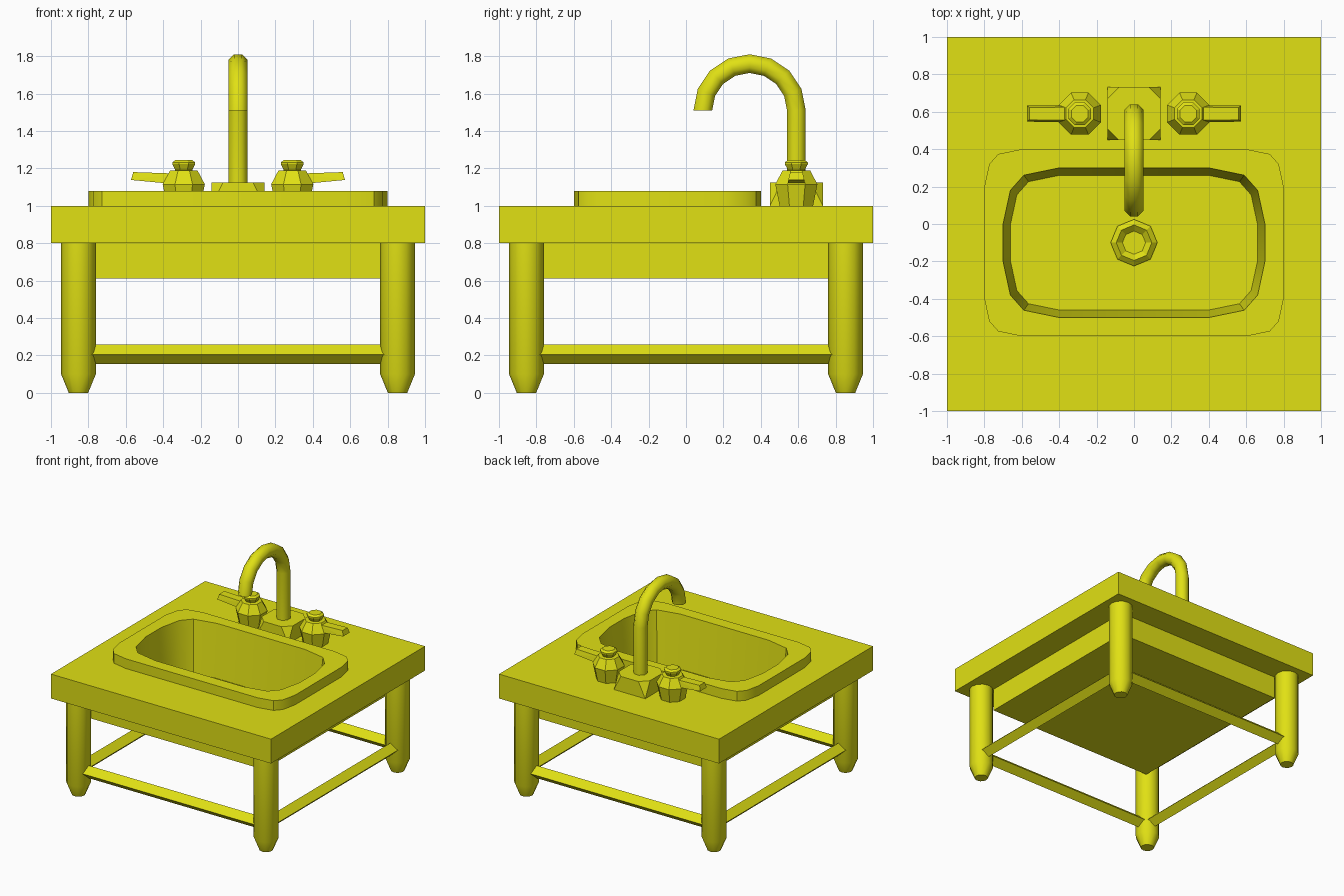
import bpy
import bmesh
from math import sin, cos, pi, radians
from mathutils import Vector

cube = bpy.data.objects.get("Cube")
if cube:
    bpy.data.objects.remove(cube, do_unlink=True)

YELLOW = (0.75, 0.75, 0.007, 1)
mat = bpy.data.materials.new("yellow")
mat.use_nodes = True
mat.diffuse_color = YELLOW
mat.node_tree.nodes["Principled BSDF"].inputs["Base Color"].default_value = YELLOW


def finish(name, bm, smooth=None):
    """Turn a bmesh into a named object, optionally smoothed below an angle."""
    bmesh.ops.recalc_face_normals(bm, faces=bm.faces)
    mesh = bpy.data.meshes.new(name)
    bm.to_mesh(mesh)
    bm.free()
    mesh.materials.append(mat)
    ob = bpy.data.objects.new(name, mesh)
    bpy.context.collection.objects.link(ob)
    if smooth:
        bpy.ops.object.select_all(action='DESELECT')
        ob.select_set(True)
        bpy.context.view_layer.objects.active = ob
        bpy.ops.object.shade_smooth_by_angle(angle=radians(smooth))
    return ob


def loft(name, rings, smooth=None, cap_start=True):
    """Skin a list of closed rings and cap the ends."""
    bm = bmesh.new()
    loops = [[bm.verts.new(p) for p in ring] for ring in rings]
    for a, b in zip(loops, loops[1:]):
        for i in range(len(a)):
            j = (i + 1) % len(a)
            bm.faces.new((a[i], a[j], b[j], b[i]))
    if cap_start:
        bm.faces.new(loops[0])
    bm.faces.new(loops[-1])
    return finish(name, bm, smooth)


def lathe(name, x, y, profile, sides, turn=0.0, smooth=None):
    angles = [2 * pi * i / sides + turn for i in range(sides)]
    return loft(name, [[(x + r * cos(a), y + r * sin(a), z) for a in angles]
                       for r, z in profile], smooth)


def hull(name, points):
    bm = bmesh.new()
    for p in points:
        bm.verts.new(p)
    bmesh.ops.convex_hull(bm, input=bm.verts)
    return finish(name, bm)


def box(name, half, z0, z1):
    return hull(name, [(x, y, z) for x in (-half, half)
                       for y in (-half, half) for z in (z0, z1)])


def rounded(hx, hy, r, z, cy=-0.1):
    """Rectangle ring with faceted corners."""
    steps = [(0, 1), (0.13, 0.4), (0.37, 0.13), (1, 0)]
    ring = []
    for sx, sy in ((1, 1), (-1, 1), (-1, -1), (1, -1)):
        corner = [(sx * (hx - r * a), cy + sy * (hy - r * b), z) for a, b in steps]
        ring += corner if sx * sy > 0 else corner[::-1]
    return ring


# Counter and basin housing, hollowed for the bowl
counter = box("countertop", 1.0, 0.8, 1.0)
housing = box("basin_housing", 0.785, 0.61, 0.8)
cutter = loft("bowl_cutter", [rounded(0.73, 0.43, 0.28, z) for z in (0.63, 1.3)])
cutter.hide_render = True
for ob in (counter, housing):
    mod = ob.modifiers.new("bowl_hole", 'BOOLEAN')
    mod.object = cutter
    mod.solver = 'EXACT'
    bpy.ops.object.select_all(action='DESELECT')
    ob.select_set(True)
    bpy.context.view_layer.objects.active = ob
    bpy.ops.object.modifier_apply(modifier=mod.name)
bpy.data.objects.remove(cutter, do_unlink=True)

# Basin with raised rim, and drain
loft("basin", [rounded(0.8, 0.5, 0.2, 0.99), rounded(0.8, 0.5, 0.2, 1.08),
               rounded(0.7, 0.4, 0.3, 1.08), rounded(0.66, 0.36, 0.26, 0.65)],
     smooth=35, cap_start=False)
lathe("drain", 0, -0.1, [(0.125, 0.645), (0.125, 0.66), (0.095, 0.685), (0.062, 0.655)], 8)

# Legs with tapered feet
LEG = 0.853
for sx, side in ((1, "left"), (-1, "right")):
    for sy, end in ((-1, "front"), (1, "back")):
        lathe(f"{end}_{side}_leg", sx * LEG, sy * LEG,
              [(0.052, 0), (0.093, 0.1), (0.093, 0.81)], 12, smooth=35)

# Diamond-section stretchers between the legs
section = [(0.055, 0), (0, 0.052), (-0.055, 0), (0, -0.052)]
for s, name_x, name_y in ((-1, "front_stretcher", "right_stretcher"),
                          (1, "back_stretcher", "left_stretcher")):
    loft(name_x, [[(e * LEG, s * LEG + a, 0.205 + b) for a, b in section] for e in (-1, 1)])
    loft(name_y, [[(s * LEG + a, e * LEG, 0.205 + b) for a, b in section] for e in (-1, 1)])

# Faucet base: square foot, top with clipped corners
FY, B, C = 0.59, 0.142, 0.08
signs = [(sx, sy) for sx in (-1, 1) for sy in (-1, 1)]
hull("faucet_base",
     [(sx * B, FY + sy * B, 1.0) for sx, sy in signs]
     + [(sx * B, FY + sy * C, 1.125) for sx, sy in signs]
     + [(sx * C, FY + sy * B, 1.125) for sx, sy in signs])

# Gooseneck spout swept along a half circle
path = [(Vector((0, FY, 1.1)), Vector((0, 1, 0)))]
for i in range(9):
    a = pi * i / 8
    out = Vector((0, cos(a), sin(a)))
    path.append((Vector((0, 0.34, 1.51)) + out * 0.25, out))
tube = [pi / 8 + pi / 4 * i for i in range(8)]
loft("spout", [[p + out * 0.054 * cos(t) + Vector((0.054 * sin(t), 0, 0)) for t in tube]
               for p, out in path], smooth=50)

# Valves and levers
valve = [(0.095, 0.99), (0.122, 1.115), (0.08, 1.188), (0.048, 1.19),
         (0.066, 1.222), (0.066, 1.232), (0.048, 1.245)]
for s, side in ((1, "left"), (-1, "right")):
    lathe(f"{side}_valve", s * 0.29, FY, valve, 8, turn=pi / 8)
    hull(f"{side}_lever",
         [(s * x, FY + w * y, z) for w in (-1, 1)
          for x, y, z in ((0.33, 0.045, 1.115), (0.33, 0.035, 1.172),
                          (0.572, 0.043, 1.138), (0.56, 0.033, 1.18))])
